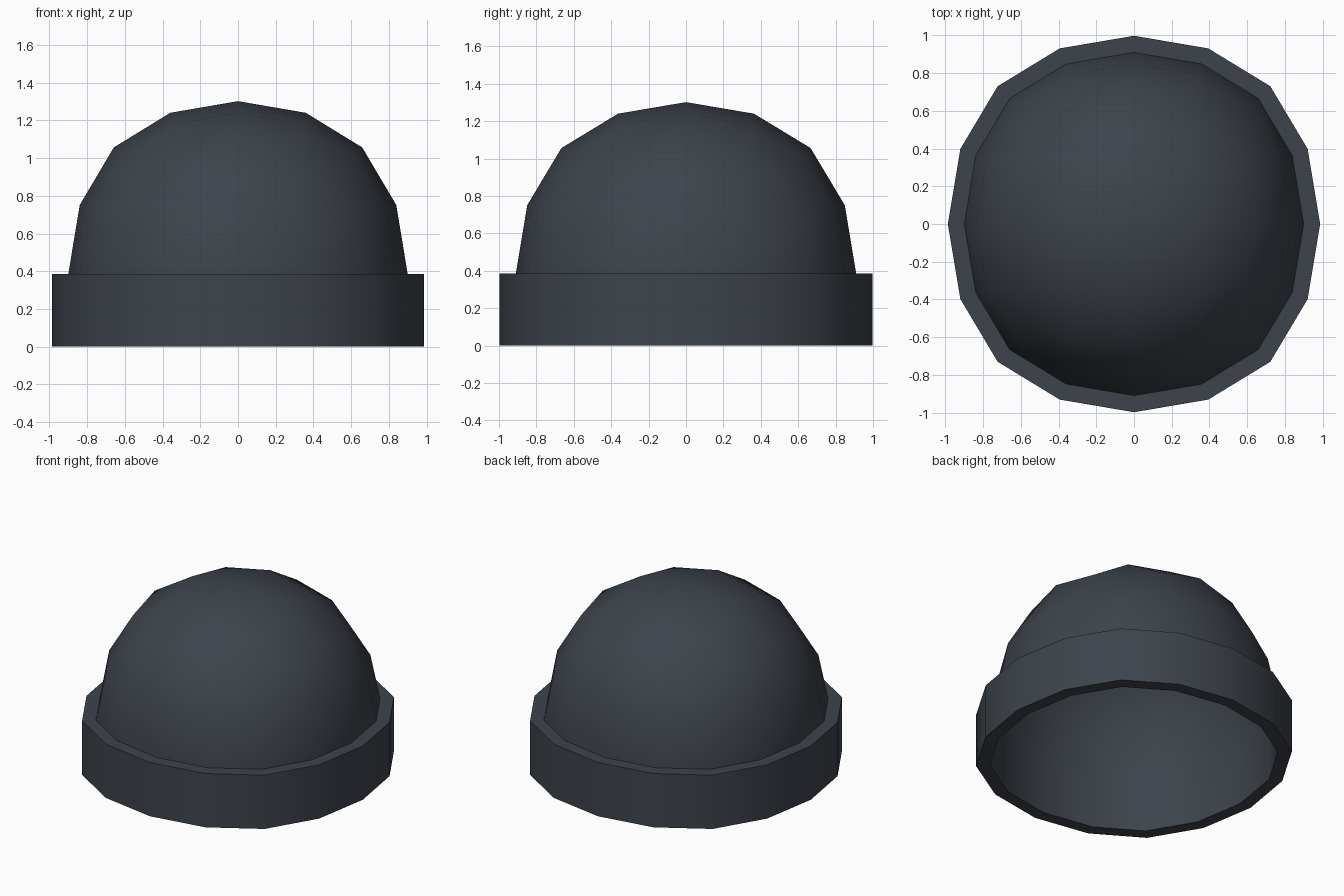
import bpy, bmesh, math

if "Cube" in bpy.data.objects:
    bpy.data.objects.remove(bpy.data.objects["Cube"])

BAND_Z = 0.385            # top of the folded band
RX, RY, RZ = 0.90, 0.91, 0.917
BAND_SCALE = 1.097        # band outline relative to the dome outline

wool = bpy.data.materials.new("dark_slate_wool")
wool.diffuse_color = (0.047, 0.057, 0.071, 1)
wool.use_nodes = True
wool.node_tree.nodes["Principled BSDF"].inputs["Base Color"].default_value = wool.diffuse_color


def make_object(name, bm):
    mesh = bpy.data.meshes.new(name)
    bm.to_mesh(mesh)
    bm.free()
    ob = bpy.data.objects.new(name, mesh)
    bpy.context.collection.objects.link(ob)
    mesh.materials.append(wool)
    bpy.ops.object.select_all(action='DESELECT')
    ob.select_set(True)
    bpy.context.view_layer.objects.active = ob
    bpy.ops.object.shade_smooth_by_angle(angle=math.radians(40))
    return ob


# Rounded cube as the base shape of the dome
bpy.ops.mesh.primitive_cube_add(size=2)
base = bpy.context.object
sub = base.modifiers.new("round", 'SUBSURF')
sub.levels = 2
sub.use_limit_surface = False
bpy.ops.object.modifier_apply(modifier="round")
bm = bmesh.new()
bm.from_mesh(base.data)
bpy.data.objects.remove(base)

# Keep the upper half and scale it to the crown
bmesh.ops.delete(bm, geom=[v for v in bm.verts if v.co.z < -0.01], context='VERTS')
r = max(v.co.z for v in bm.verts)
for v in bm.verts:
    v.co = (v.co.x / r * RX, v.co.y / r * RY, v.co.z / r * RZ + BAND_Z)

# Equator outline, ordered by angle
rim = [v.co.copy() for v in bm.verts if v.co.z < BAND_Z + 0.01]
rim.sort(key=lambda c: math.atan2(c.y, c.x))

# Crown: extend the open edge straight down inside the band
edges = [e for e in bm.edges if e.is_boundary]
new = bmesh.ops.extrude_edge_only(bm, edges=edges)["geom"]
for v in new:
    if isinstance(v, bmesh.types.BMVert):
        v.co.z = 0
bmesh.ops.recalc_face_normals(bm, faces=bm.faces)
make_object("crown", bm)

# Folded band: ring with outer wall, top ledge and bottom rim
bm = bmesh.new()
profile = [(1, 0), (BAND_SCALE, 0), (BAND_SCALE, BAND_Z), (1, BAND_Z)]
rings = [[bm.verts.new((c.x * s, c.y * s, z)) for c in rim] for s, z in profile]
n = len(rim)
for a, b in zip(rings, rings[1:]):
    for i in range(n):
        j = (i + 1) % n
        bm.faces.new((a[i], a[j], b[j], b[i]))
make_object("folded_band", bm)
